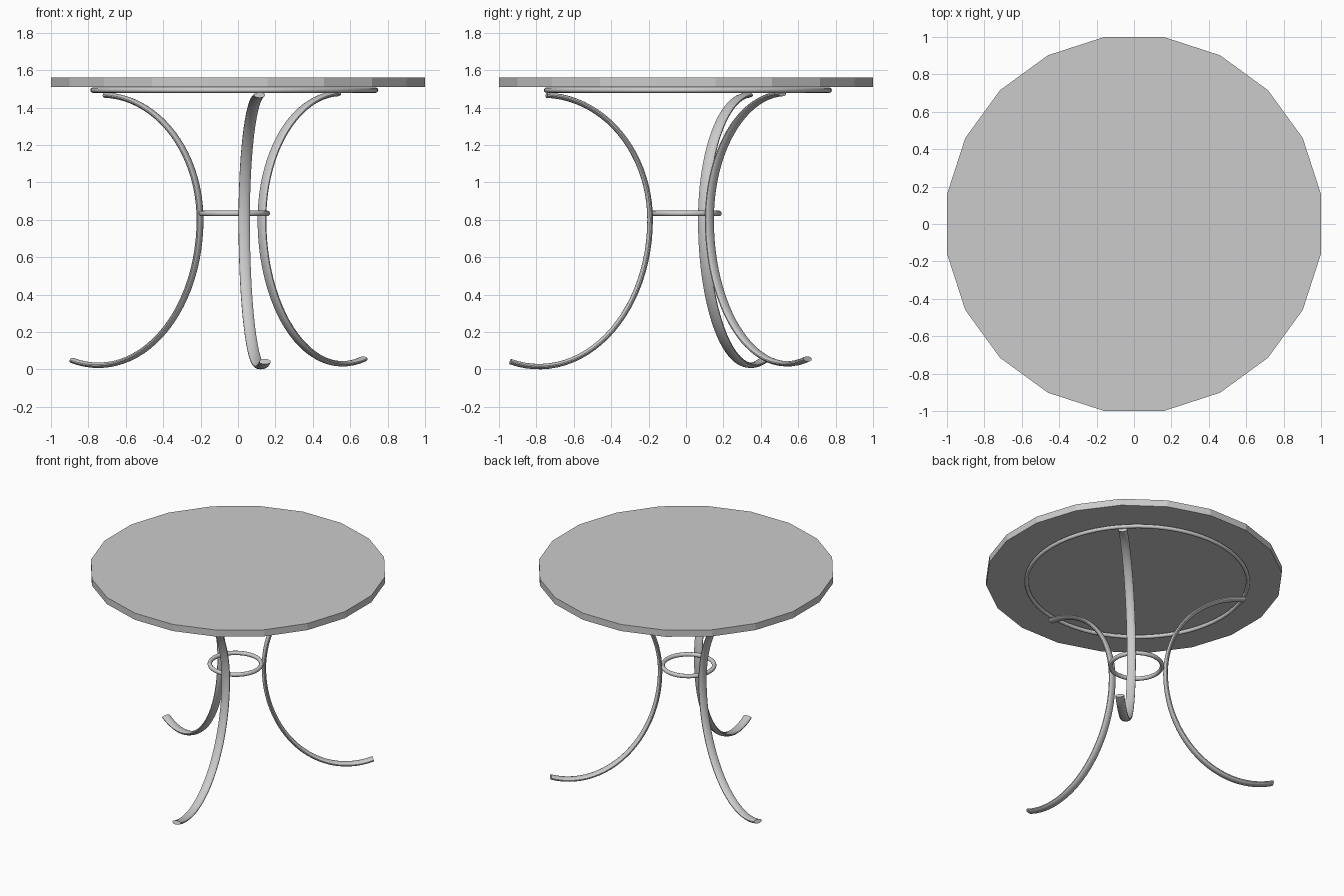
import bpy
import bmesh
from math import radians, sin, cos, pi
from mathutils import Vector

if "Cube" in bpy.data.objects:
    bpy.data.objects.remove(bpy.data.objects["Cube"])


def smooth(obj):
    bpy.ops.object.select_all(action='DESELECT')
    obj.select_set(True)
    bpy.context.view_layer.objects.active = obj
    bpy.ops.object.shade_smooth_by_angle(angle=radians(40))


def ring(name, center, major, minor):
    bpy.ops.mesh.primitive_torus_add(location=center, major_radius=major, minor_radius=minor,
                                     major_segments=64, minor_segments=12)
    obj = bpy.context.object
    obj.name = name
    smooth(obj)


def leg_profile(low_z, top_z, mid_z=0.80):
    """Side outline: (distance outward from the waist, height), foot to top."""
    pts = []
    a0, n = radians(-105), 26
    for i in range(n):                                   # lower curve and upturned foot
        a = a0 * (1 - i / n)
        pts.append((0.6 * (1 - cos(a)), mid_z + (mid_z - low_z) * sin(a)))
    for i in range(23):                                  # upper curve
        a = radians(88) * i / 22
        pts.append((0.58 * (1 - cos(a)), mid_z + (top_z - mid_z) * sin(a)))
    return pts


def leg(name, waist, angle, low_z, top_z, thick=0.0145, wide=0.031, sides=14):
    out = Vector((cos(radians(angle)), sin(radians(angle)), 0))
    side = Vector((-out.y, out.x, 0))
    path = [Vector((waist[0], waist[1], z)) + out * d for d, z in leg_profile(low_z, top_z)]
    bm = bmesh.new()
    loops = []
    for i, p in enumerate(path):
        t = (path[min(i + 1, len(path) - 1)] - path[max(i - 1, 0)]).normalized()
        nrm = t.cross(side)
        loops.append([bm.verts.new(p + nrm * thick * cos(2 * pi * k / sides)
                                   + side * wide * sin(2 * pi * k / sides)) for k in range(sides)])
    for a, b in zip(loops, loops[1:]):
        for k in range(sides):
            j = (k + 1) % sides
            bm.faces.new((a[k], a[j], b[j], b[k]))
    bm.faces.new(loops[0])
    bm.faces.new(loops[-1])
    bmesh.ops.recalc_face_normals(bm, faces=bm.faces)
    mesh = bpy.data.meshes.new(name)
    bm.to_mesh(mesh)
    bm.free()
    obj = bpy.data.objects.new(name, mesh)
    bpy.context.collection.objects.link(obj)
    smooth(obj)


# Twenty-sided table top, flat faces
bpy.ops.mesh.primitive_cylinder_add(vertices=20, radius=1 / cos(radians(9)), depth=0.05,
                                    location=(0, 0, 1.535), rotation=(0, 0, radians(9)))
bpy.context.object.name = "table_top"

# Support ring under the top and brace ring at the waist
ring("support_ring", (-0.02, 0.01, 1.493), 0.756, 0.014)
ring("brace_ring", (-0.02, 0.0, 0.834), 0.176, 0.015)

# Three flattened, bowed legs
leg("left_leg", (-0.203, 0.093), 155, 0.022, 1.467)
leg("front_leg", (0.033, -0.192), -81.5, 0.015, 1.467)
leg("right_leg", (0.128, 0.125), 44, 0.03, 1.475)
